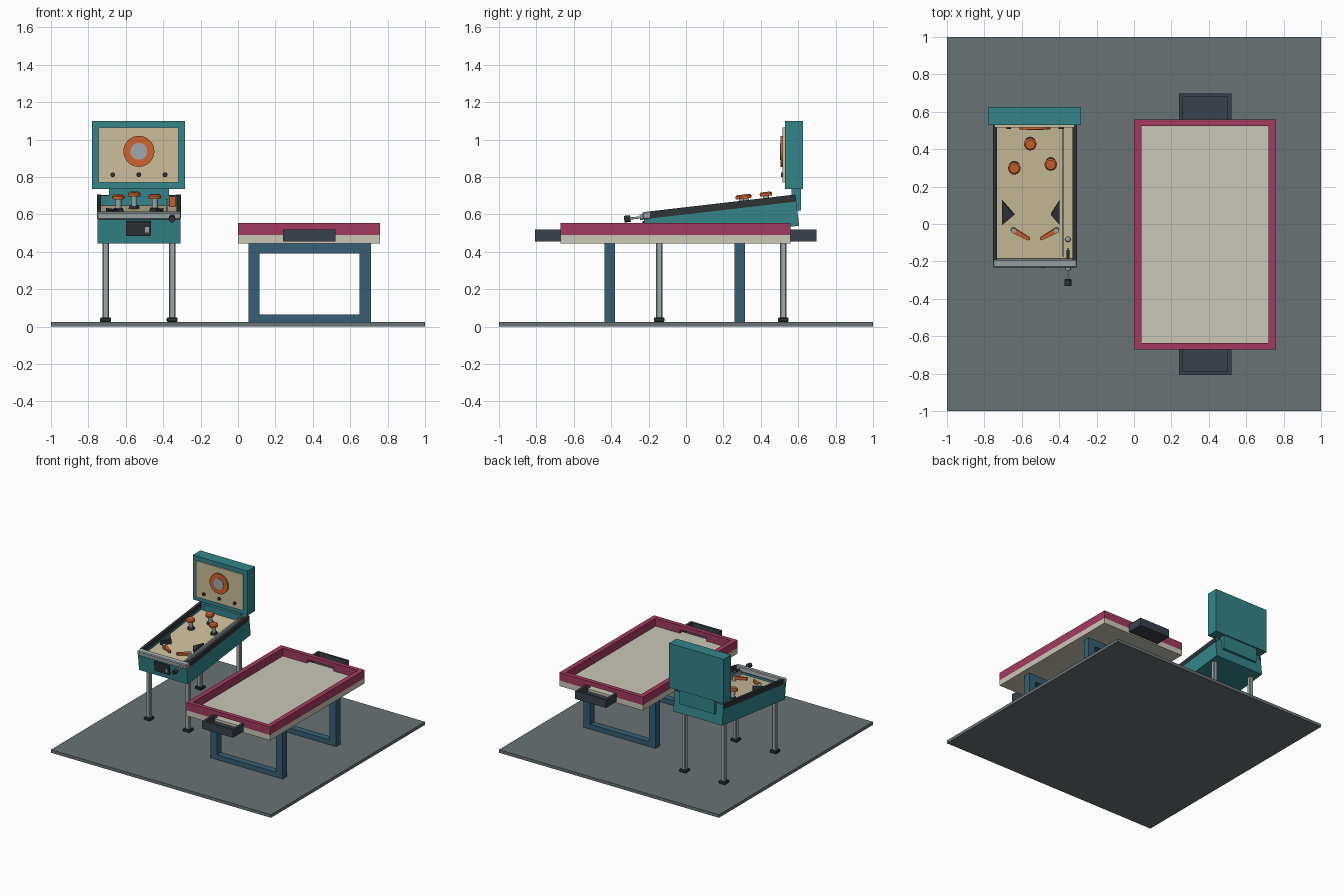
import bpy, bmesh
from math import radians, pi
from mathutils import Matrix, Vector

if "Cube" in bpy.data.objects:
    bpy.data.objects.remove(bpy.data.objects["Cube"])


def material(name, hexcol):
    m = bpy.data.materials.new(name)
    rgb = [int(hexcol[i:i + 2], 16) / 255 for i in (0, 2, 4)]
    m.diffuse_color = [((c + .055) / 1.055) ** 2.4 for c in rgb] + [1]
    m.use_nodes = True
    m.node_tree.nodes["Principled BSDF"].inputs["Base Color"].default_value = m.diffuse_color
    return m


TEAL = material("teal", "33858A")
CREAM = material("cream", "CDBF9C")
PALE = material("pale", "CBC7B8")
ORANGE = material("orange", "D0622F")
DARK = material("dark", "2E3335")
STEEL = material("steel", "A0A9AB")
MAROON = material("maroon", "A33A60")
BLUE = material("blue", "375F74")
SLATE = material("slate", "3A414C")
FLOOR = material("floor_grey", "697275")

# The pinball cabinet slopes up towards the back
TILT = (Matrix.Translation((0, -0.21, 0.445)) @ Matrix.Rotation(radians(6.6), 4, 'X')
        @ Matrix.Translation((0, 0.223, 0)))
FLAT = Matrix.Identity(4)


def finish(name, bm, mat, frame, smooth=False):
    bmesh.ops.recalc_face_normals(bm, faces=bm.faces)
    me = bpy.data.meshes.new(name)
    bm.to_mesh(me)
    bm.free()
    me.materials.append(mat)
    ob = bpy.data.objects.new(name, me)
    bpy.context.collection.objects.link(ob)
    ob.matrix_world = frame
    if smooth:
        bpy.ops.object.select_all(action='DESELECT')
        ob.select_set(True)
        bpy.context.view_layer.objects.active = ob
        bpy.ops.object.shade_smooth_by_angle(angle=radians(35))
    return ob


def box(name, x, y, z, mat, frame=FLAT, bevel=0):
    bm = bmesh.new()
    bmesh.ops.create_cube(bm, size=1)
    for v in bm.verts:
        v.co = [(a[0] + a[1]) / 2 + c * (a[1] - a[0]) for a, c in zip((x, y, z), v.co)]
    if bevel:
        bmesh.ops.bevel(bm, geom=bm.edges[:], offset=bevel, segments=1, affect='EDGES')
    return finish(name, bm, mat, frame)


def rod(name, p, q, r1, mat, frame=FLAT, r2=None, sides=24):
    p, q = Vector(p), Vector(q)
    bm = bmesh.new()
    turn = Vector((0, 0, 1)).rotation_difference(q - p).to_matrix().to_4x4()
    bmesh.ops.create_cone(bm, cap_ends=True, segments=sides, radius1=r1,
                          radius2=r1 if r2 is None else r2, depth=(q - p).length,
                          matrix=Matrix.Translation((p + q) / 2) @ turn)
    return finish(name, bm, mat, frame, smooth=True)


def prism(name, pts, z0, z1, mat, frame=FLAT):
    bm = bmesh.new()
    f = bm.faces.new([bm.verts.new((x, y, z0)) for x, y in pts])
    top = bmesh.ops.extrude_face_region(bm, geom=[f])['geom']
    bmesh.ops.translate(bm, vec=(0, 0, z1 - z0),
                        verts=[g for g in top if isinstance(g, bmesh.types.BMVert)])
    return finish(name, bm, mat, frame)


box("floor", (-1, 1), (-1, 1), (0, 0.025), FLOOR)

# Air hockey table: bed, side rails, end rails with goal slots
box("table_bed", (0, 0.76), (-0.67, 0.56), (0.445, 0.49), PALE)
for side, x in (("left", 0), ("right", 0.72)):
    box(f"table_rail_{side}", (x, x + 0.04), (-0.67, 0.56), (0.49, 0.555), MAROON)
for end, y, out in (("front", -0.67, -1), ("back", 0.525, 1)):
    ys = (y, y + 0.035)
    box(f"end_rail_left_{end}", (0.04, 0.26), ys, (0.49, 0.555), MAROON)
    box(f"end_rail_right_{end}", (0.50, 0.72), ys, (0.49, 0.555), MAROON)
    box(f"goal_bridge_{end}", (0.26, 0.50), ys, (0.52, 0.555), MAROON)
    # Goal tray
    edge = -0.67 if out < 0 else 0.56

    def span(a, b):
        return tuple(sorted((edge + out * a, edge + out * b)))
    box(f"tray_floor_{end}", (0.24, 0.52), span(0, 0.137), (0.455, 0.47), SLATE)
    box(f"tray_lip_{end}", (0.26, 0.50), span(0.119, 0.137), (0.47, 0.52), SLATE)
    for side, x in (("left", 0.24), ("right", 0.50)):
        box(f"tray_side_{side}_{end}", (x, x + 0.02), span(0, 0.137), (0.47, 0.52), SLATE)

# Table leg frames
for end, y in (("front", -0.435), ("back", 0.26)):
    ys = (y, y + 0.055)
    for side, x in (("left", 0.055), ("right", 0.65)):
        box(f"table_leg_{side}_{end}", (x, x + 0.06), ys, (0.025, 0.445), BLUE)
    box(f"leg_foot_bar_{end}", (0.115, 0.65), ys, (0.025, 0.065), BLUE)
    box(f"leg_top_bar_{end}", (0.115, 0.65), ys, (0.39, 0.445), BLUE)

# Pinball cabinet
X0, X1 = -0.752, -0.308
box("cabinet", (X0, X1), (-0.223, 0.597), (0, 0.105), TEAL, TILT)
box("cabinet_front_wall", (X0, X1), (-0.223, -0.19), (0.105, 0.13), TEAL, TILT)
box("cabinet_back_wall", (X0, X1), (0.575, 0.597), (0.105, 0.165), TEAL, TILT)
for side, x in (("left", X0), ("right", X1 - 0.018)):
    box(f"cabinet_wall_{side}", (x, x + 0.018), (-0.19, 0.575), (0.105, 0.13), TEAL, TILT)
    box(f"side_rail_{side}", (x - 0.002, x + 0.02), (-0.19, 0.597), (0.13, 0.168), DARK, TILT)
box("playfield", (X0 + 0.018, X1 - 0.018), (-0.19, 0.575), (0.105, 0.112), CREAM, TILT)
box("lock_bar", (X0 - 0.003, X1 + 0.003), (-0.228, -0.182), (0.128, 0.168), STEEL, TILT, 0.006)
box("coin_door", (-0.60, -0.465), (-0.233, -0.22), (0.04, 0.12), DARK, TILT)
box("coin_slot", (-0.496, -0.477), (-0.237, -0.23), (0.06, 0.09), STEEL, TILT)

# Cabinet legs and feet
for side, x in (("left", -0.708), ("right", -0.352)):
    for end, y, top in (("front", -0.143, 0.46), ("back", 0.52, 0.54)):
        box(f"cabinet_leg_{side}_{end}", (x - 0.017, x + 0.017), (y - 0.017, y + 0.017),
            (0.035, top), STEEL, bevel=0.005)
        box(f"cabinet_foot_{side}_{end}", (x - 0.029, x + 0.029), (y - 0.029, y + 0.029),
            (0.025, 0.048), DARK, bevel=0.004)

# Bumpers
for i, (x, y) in enumerate(((-0.64, 0.31), (-0.555, 0.44), (-0.445, 0.33))):
    rod(f"bumper_base_{i}", (x, y, 0.11), (x, y, 0.127), 0.03, DARK, TILT, 0.024)
    rod(f"bumper_stem_{i}", (x, y, 0.127), (x, y, 0.18), 0.016, STEEL, TILT)
    rod(f"bumper_cap_{i}", (x, y, 0.178), (x, y, 0.193), 0.033, ORANGE, TILT)
    rod(f"bumper_crown_{i}", (x, y, 0.193), (x, y, 0.2), 0.033, ORANGE, TILT, 0.025)

# Flippers and slingshots
for side, s in (("left", -1), ("right", 1)):
    a, b = Vector((-0.53 + s * 0.115, -0.03)), Vector((-0.53 + s * 0.033, -0.076))
    d = (b - a).normalized()
    n = Vector((-d.y, d.x))
    prism(f"flipper_{side}", [a + n * 0.014, a - n * 0.014, b - n * 0.008, b + d * 0.007,
                              b + n * 0.008], 0.125, 0.145, ORANGE, TILT)
    rod(f"flipper_pivot_{side}", (*a, 0.11), (*a, 0.15), 0.014, STEEL, TILT)
for side, x, tip in (("left", -0.705, -0.64), ("right", -0.398, -0.445)):
    prism(f"slingshot_{side}", [(x, 0.0), (x, 0.13), (tip, 0.055)], 0.112, 0.15, DARK, TILT)

# Shooter lane, ball and plunger
box("lane_divider", (-0.386, -0.374), (-0.17, 0.57), (0.11, 0.145), STEEL, TILT)
box("lane_target", (-0.367, -0.335), (0.535, 0.548), (0.112, 0.165), ORANGE, TILT)
bm = bmesh.new()
bmesh.ops.create_uvsphere(bm, u_segments=20, v_segments=12, radius=0.015,
                          matrix=Matrix.Translation((-0.353, -0.08, 0.127)))
finish("ball", bm, STEEL, TILT, True)
PX, PZ = -0.353, 0.142
rod("plunger_rod", (PX, -0.30, PZ), (PX, -0.125, PZ), 0.006, STEEL, TILT)
rod("plunger_collar", (PX, -0.243, PZ), (PX, -0.225, PZ), 0.015, STEEL, TILT)
rod("plunger_spring", (PX, -0.185, PZ), (PX, -0.135, PZ), 0.009, DARK, TILT)
rod("plunger_knob", (PX, -0.328, PZ), (PX, -0.294, PZ), 0.018, DARK, TILT)

# Backbox with display panel
box("backbox_neck", (-0.69, -0.37), (0.565, 0.615), (0.62, 0.74), TEAL)
box("backbox", (-0.78, -0.283), (0.528, 0.625), (0.735, 1.1), TEAL)
box("backbox_panel", (-0.745, -0.318), (0.517, 0.53), (0.77, 1.065), CREAM)
rod("panel_disc", (-0.53, 0.52, 0.937), (-0.53, 0.506, 0.937), 0.083, ORANGE, sides=32)
rod("panel_disc_centre", (-0.53, 0.51, 0.937), (-0.53, 0.502, 0.937), 0.045, STEEL, sides=32)
for i in (-1, 0, 1):
    x = -0.53 + i * 0.14
    rod(f"panel_button_{i + 1}", (x, 0.52, 0.812), (x, 0.507, 0.812), 0.013, DARK)
